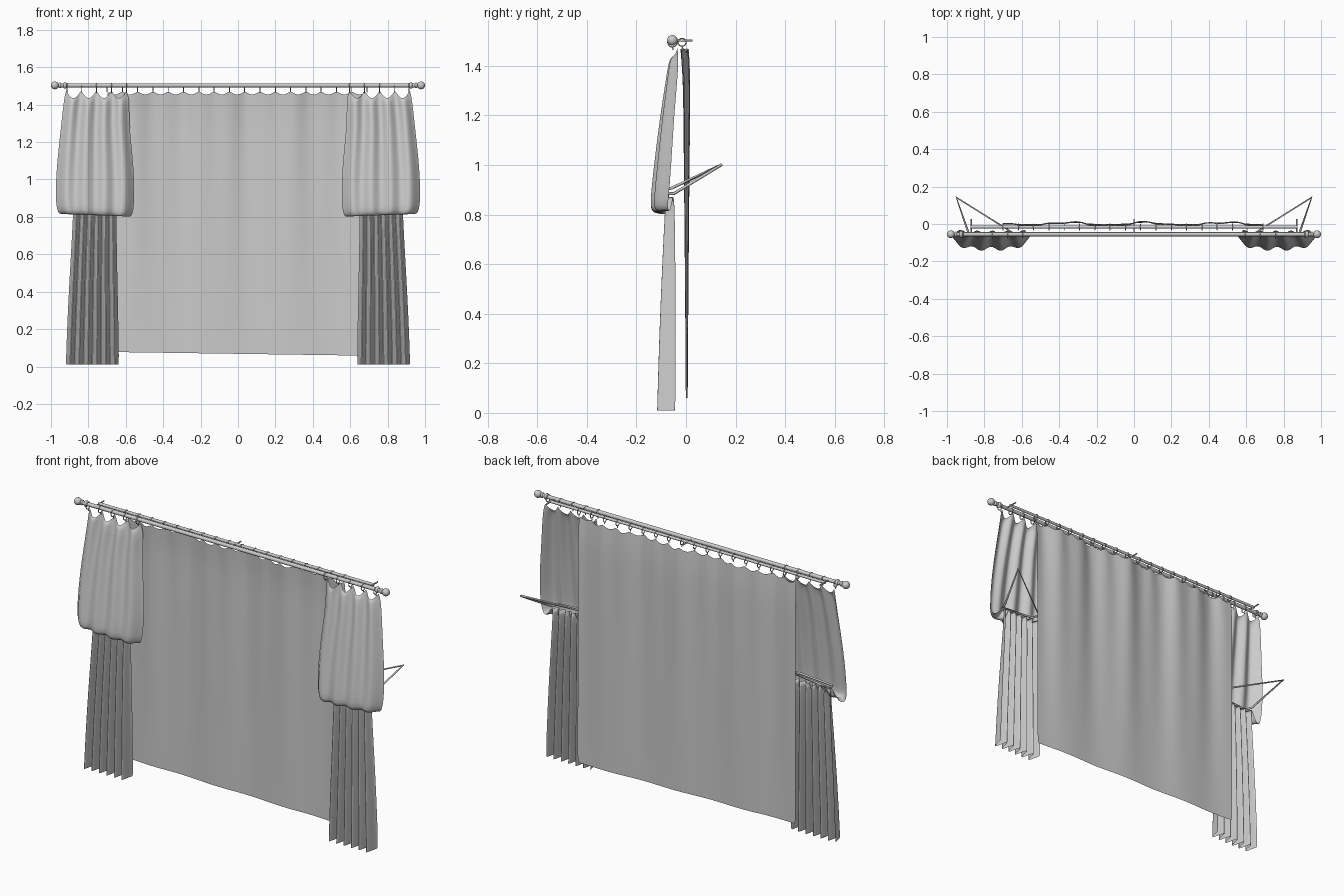
import bpy
import bmesh
from math import pi, cos, sin
from mathutils import Vector, Matrix

if "Cube" in bpy.data.objects:
    bpy.data.objects.remove(bpy.data.objects["Cube"], do_unlink=True)

grey = bpy.data.materials.new("plain grey")
grey.use_nodes = True
grey.diffuse_color = (0.6, 0.6, 0.6, 1)
grey.node_tree.nodes["Principled BSDF"].inputs["Base Color"].default_value = (0.6, 0.6, 0.6, 1)

ROD_Z = 1.503
FRONT_Y, BACK_Y = -0.055, -0.016


def finish(name, bm):
    mesh = bpy.data.meshes.new(name)
    bm.to_mesh(mesh)
    bm.free()
    mesh.materials.append(grey)
    mesh.shade_smooth()
    obj = bpy.data.objects.new(name, mesh)
    bpy.context.collection.objects.link(obj)
    return obj


def cloth(name, rows, cols, point):
    """Smooth sheet whose vertices come from point(row, across)."""
    bm = bmesh.new()
    grid = [[bm.verts.new(point(r, c / cols)) for c in range(cols + 1)] for r in range(rows)]
    for upper, lower in zip(grid, grid[1:]):
        for c in range(cols):
            bm.faces.new((upper[c], lower[c], lower[c + 1], upper[c + 1]))
    obj = finish(name, bm)
    sub = obj.modifiers.new("smooth", "SUBSURF")
    sub.levels = sub.render_levels = 1
    return obj


def tube(name, points, radius, cyclic=False):
    curve = bpy.data.curves.new(name, "CURVE")
    curve.dimensions = "3D"
    curve.bevel_depth = radius
    curve.bevel_resolution = 3
    curve.use_fill_caps = True
    spline = curve.splines.new("POLY")
    spline.points.add(len(points) - 1)
    for p, co in zip(spline.points, points):
        p.co = (*co, 1)
    spline.use_cyclic_u = cyclic
    curve.materials.append(grey)
    obj = bpy.data.objects.new(name, curve)
    bpy.context.collection.objects.link(obj)
    return obj


def ring(name, x, y, radius):
    """Curtain ring hanging on a rod."""
    z = ROD_Z - 0.008
    steps = [2 * pi * i / 16 for i in range(16)]
    tube(name, [(x, y + radius * cos(a), z + radius * sin(a)) for a in steps], 0.0025, True)
    tube(name + "_hook", [(x, y, z - radius), (x, y + 0.004, z - radius - 0.012)], 0.0025)


# Rods
tube("front_rod", [(-0.95, FRONT_Y, ROD_Z), (0.95, FRONT_Y, ROD_Z)], 0.011)
tube("back_rod", [(-0.875, BACK_Y, ROD_Z), (0.875, BACK_Y, ROD_Z)], 0.008)

# Wall brackets joining both rods
for x in (-0.87, 0, 0.87):
    tube("wall_bracket", [(x, FRONT_Y, ROD_Z), (x, 0.026, ROD_Z)], 0.004)

# Finials: end ball, neck and collar
for side in (-1, 1):
    bm = bmesh.new()
    for x, radius, squash in ((0.979, 0.021, 1), (0.952, 0.015, 0.6), (0.925, 0.018, 0.6)):
        place = Matrix.Translation((side * x, FRONT_Y, ROD_Z)) @ Matrix.Diagonal((squash, 1, 1, 1))
        bmesh.ops.create_uvsphere(bm, u_segments=20, v_segments=12, radius=radius, matrix=place)
    finish("finial", bm)

# Wide back sheet, hung in scallops from the back rod
SHEET_L, SHEET_R, SHEET_GAPS = -0.70, 0.69, 17
SHEET_ROWS = 14


def sheet_point(r, u):
    drop = r / (SHEET_ROWS - 1)
    x = SHEET_L + (SHEET_R - SHEET_L) * u
    top = 1.472 - 0.018 * abs(sin(pi * SHEET_GAPS * u))
    bottom = 0.078 - 0.02 * u
    fade = 1 - 0.65 * drop
    wave = 0.011 * sin(15 * x + 0.6) + 0.006 * sin(37 * x) * (1 - drop)
    pull = -0.008 * max(0, 1 - 12 * drop)
    return (x, 0.003 + pull + fade * wave, top + (bottom - top) * drop)


cloth("back_sheet", SHEET_ROWS, 136, sheet_point)
for i in range(SHEET_GAPS + 1):
    ring("sheet_ring", SHEET_L + (SHEET_R - SHEET_L) * i / SHEET_GAPS, BACK_Y, 0.016)

# Drape outline: height, depth, inner x, outer x, bulge, pleat depth, pleats
DRAPE = [
    (1.475, -0.045, 0.595, 0.920, 0.000, 0.010, 4),
    (1.430, -0.043, 0.580, 0.930, 0.012, 0.014, 4),
    (1.320, -0.050, 0.583, 0.942, 0.022, 0.013, 4),
    (1.200, -0.060, 0.572, 0.955, 0.032, 0.012, 4),
    (1.060, -0.068, 0.558, 0.970, 0.042, 0.012, 4),
    (0.930, -0.076, 0.553, 0.975, 0.050, 0.011, 4),
    (0.850, -0.082, 0.558, 0.972, 0.052, 0.010, 4),
    (0.815, -0.084, 0.566, 0.962, 0.048, 0.010, 4),
    (0.802, -0.078, 0.585, 0.945, 0.025, 0.010, 4),
    (0.830, -0.070, 0.620, 0.915, 0.008, 0.012, 5),
    (0.900, -0.065, 0.650, 0.880, 0.000, 0.015, 6),
    (0.800, -0.066, 0.650, 0.882, 0.000, 0.021, 6),
    (0.600, -0.070, 0.648, 0.893, 0.000, 0.027, 6),
    (0.300, -0.076, 0.641, 0.910, 0.000, 0.034, 6),
    (0.010, -0.080, 0.636, 0.921, 0.000, 0.038, 6),
]

for side, label in ((-1, "right"), (1, "left")):

    def drape_point(r, u, side=side):
        z, y, inner, outer, bulge, depth, pleats = DRAPE[r]
        across = u if side > 0 else 1 - u
        # Top hem sags between the rings
        if r == 0:
            z -= 0.04 * abs(sin(pi * pleats * across))
        # Blouse hangs a little lower on the inner side
        if 5 < r < 9:
            z += 0.016 * (across - 0.5)
        y -= bulge * (1 - (2 * across - 1) ** 4)
        y += depth * cos(2 * pi * pleats * across)
        return (side * (inner + (outer - inner) * across), y, z)

    cloth(label + "_drape", len(DRAPE), 72, drape_point)
    for i in range(5):
        ring(label + "_drape_ring", side * (0.597 + 0.0795 * i), FRONT_Y, 0.019)

    # Tieback cord running round the gathered cloth to a wall hook
    loop = [(0.95, 0.142, 1.0), (0.885, -0.048, 0.885), (0.87, -0.086, 0.885),
            (0.66, -0.086, 0.9), (0.635, -0.055, 0.908)]
    tube(label + "_tieback", [(side * x, y, z) for x, y, z in loop], 0.006, True)
